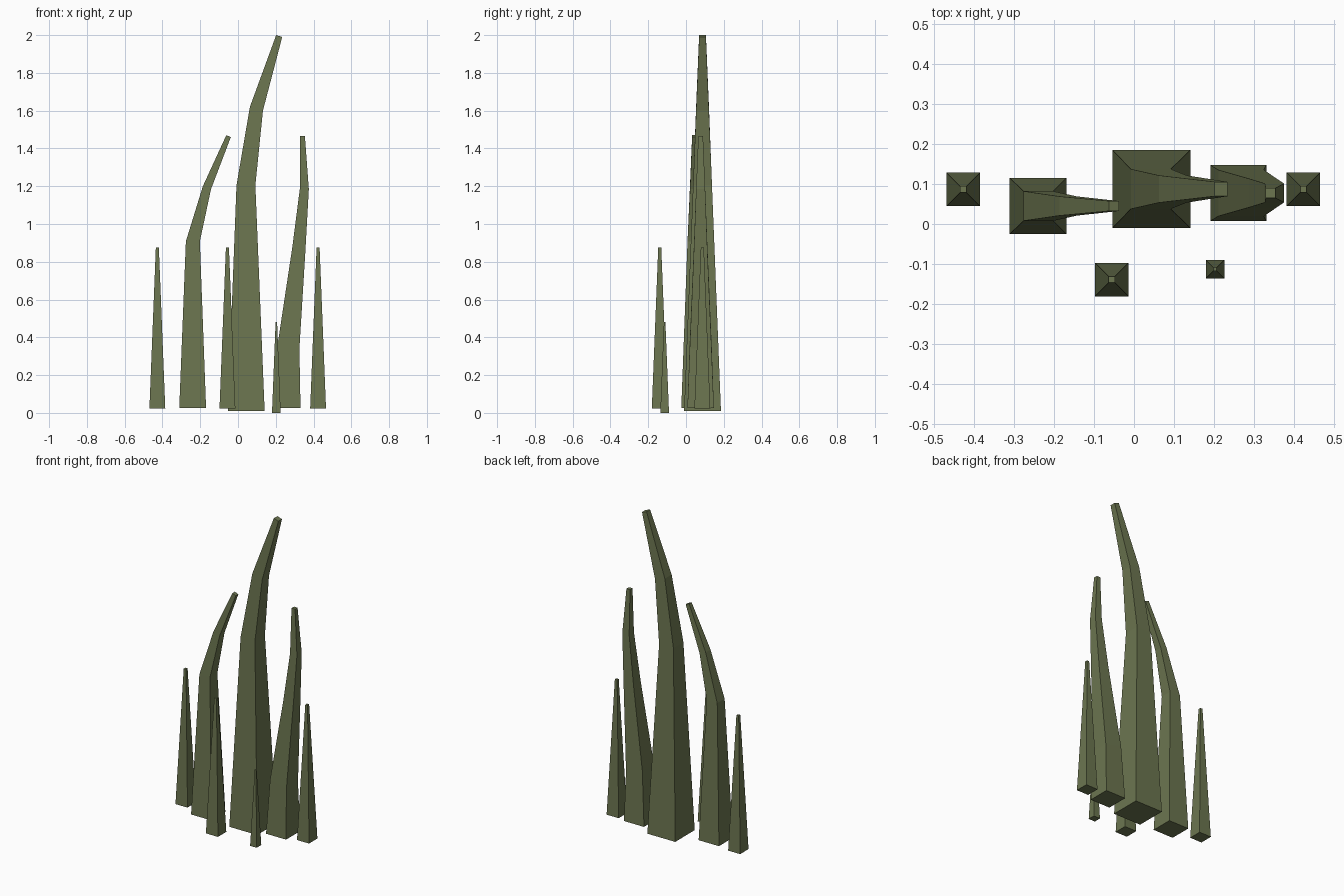
import bpy, bmesh

olive = bpy.data.materials.new("olive")
olive.diffuse_color = (0.15, 0.18, 0.08, 1)


def blade(name, y, rings):
    """Loft square rings; each ring is (left x, left z, right x, right z, half depth)."""
    bm = bmesh.new()
    loops = []
    for xl, zl, xr, zr, h in rings:
        corners = ((xl, y - h, zl), (xr, y - h, zr), (xr, y + h, zr), (xl, y + h, zl))
        loops.append([bm.verts.new(c) for c in corners])
    for a, b in zip(loops, loops[1:]):
        for i in range(4):
            j = (i + 1) % 4
            bm.faces.new((a[i], a[j], b[j], b[i]))
    bm.faces.new(loops[0][::-1])
    bm.faces.new(loops[-1])
    bmesh.ops.recalc_face_normals(bm, faces=bm.faces[:])
    mesh = bpy.data.meshes.new(name)
    bm.to_mesh(mesh)
    bm.free()
    mesh.materials.append(olive)
    obj = bpy.data.objects.new(name, mesh)
    bpy.context.collection.objects.link(obj)


def spike(name, x, y, z0, z1, base, tip):
    blade(name, y, [(x - h, z, x + h, z, h) for z, h in ((z0, base), (z1, tip))])


# Tall bent blades
blade("tall_blade", 0.0875, [
    (-0.054, 0.01, 0.141, 0.01, 0.0975),
    (-0.008, 1.205, 0.092, 1.205, 0.05),
    (0.063, 1.62, 0.132, 1.60, 0.034),
    (0.202, 2.0, 0.234, 1.99, 0.018)])
blade("left_blade", 0.045, [
    (-0.311, 0.025, -0.169, 0.025, 0.07),
    (-0.276, 0.908, -0.202, 0.908, 0.037),
    (-0.186, 1.20, -0.143, 1.184, 0.024),
    (-0.062, 1.47, -0.038, 1.46, 0.0125)])
blade("right_blade", 0.0775, [
    (0.191, 0.025, 0.331, 0.025, 0.07),
    (0.211, 0.37, 0.325, 0.34, 0.058),
    (0.288, 0.88, 0.357, 0.86, 0.036),
    (0.327, 1.184, 0.375, 1.184, 0.024),
    (0.329, 1.467, 0.354, 1.467, 0.0125)])

# Short straight spikes
spike("left_spike", -0.427, 0.0865, 0.022, 0.875, 0.042, 0.008)
spike("right_spike", 0.424, 0.0865, 0.022, 0.875, 0.042, 0.008)
spike("front_spike", -0.056, -0.139, 0.022, 0.875, 0.042, 0.008)
spike("tiny_spike", 0.203, -0.113, 0.0, 0.48, 0.023, 0.004)
